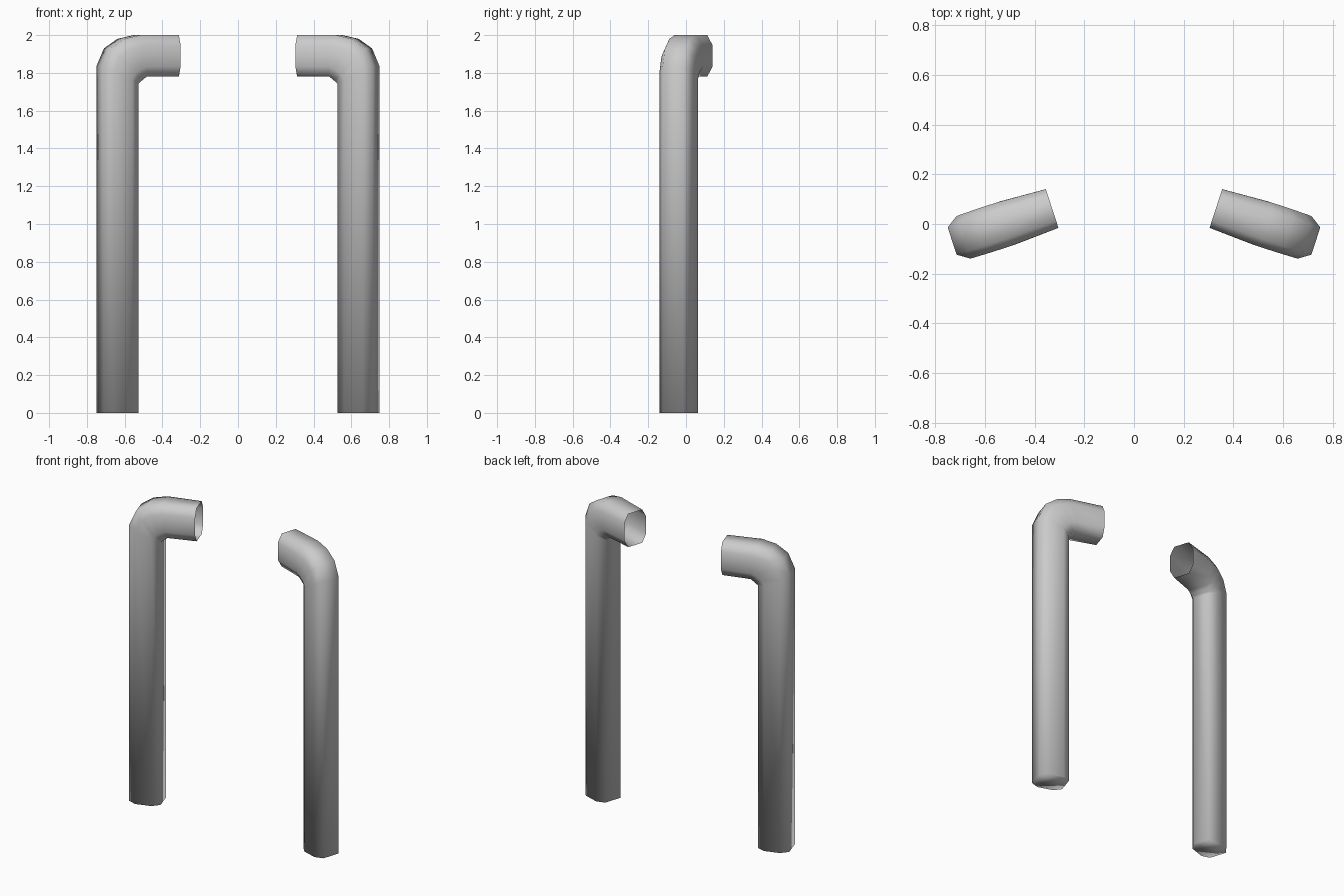
import bpy, bmesh, math

if "Cube" in bpy.data.objects:
    bpy.data.objects.remove(bpy.data.objects["Cube"])

ANG = math.radians(18)          # each arm turns towards the back
C, S = math.cos(ANG), math.sin(ANG)
MID = 0.161                     # pipe centre line across its bend plane

# Rings along the pipe: outer (u, z), inner (u, z), half width
RINGS = [
    ((0.717, 0.0), (0.519, 0.0), 0.090),
    ((0.717, 1.835), (0.519, 1.745), 0.090),
    ((0.675, 1.93), (0.508, 1.754), 0.091),
    ((0.600, 1.98), (0.492, 1.767), 0.092),
    ((0.510, 2.0), (0.475, 1.78), 0.092),
    ((0.294, 2.0), (0.294, 1.78), 0.082),
]
# Octagon section: (position from outer to inner, fraction of half width)
SECTION = [(0, -.64), (0, .64), (.24, 1), (.76, 1),
           (1, .64), (1, -.64), (.76, -1), (.24, -1)]


def bent_pipe(name, side):
    bm = bmesh.new()
    rings = []
    for (uo, zo), (ui, zi), half in RINGS:
        ring = []
        for t, w in SECTION:
            u, z, n = uo + (ui - uo) * t, zo + (zi - zo) * t, MID + w * half
            ring.append(bm.verts.new((side * (C * u + S * n), -S * u + C * n, z)))
        rings.append(ring)
    for a, b in zip(rings, rings[1:]):
        for i in range(8):
            j = (i + 1) % 8
            bm.faces.new((a[i], a[j], b[j], b[i]))
    # closed foot, open arm end
    bm.faces.new(rings[0][::-1])
    bmesh.ops.recalc_face_normals(bm, faces=bm.faces)
    # an open shell: make sure the foot faces down
    bm.normal_update()
    foot = min(bm.faces, key=lambda f: f.calc_center_median().z)
    if foot.normal.z > 0:
        bmesh.ops.reverse_faces(bm, faces=bm.faces)
    for f in bm.faces:
        f.smooth = True
    mesh = bpy.data.meshes.new(name)
    bm.to_mesh(mesh)
    bm.free()
    bpy.context.collection.objects.link(bpy.data.objects.new(name, mesh))


# Mirrored pair of pipes
bent_pipe("right_pipe", 1)
bent_pipe("left_pipe", -1)
